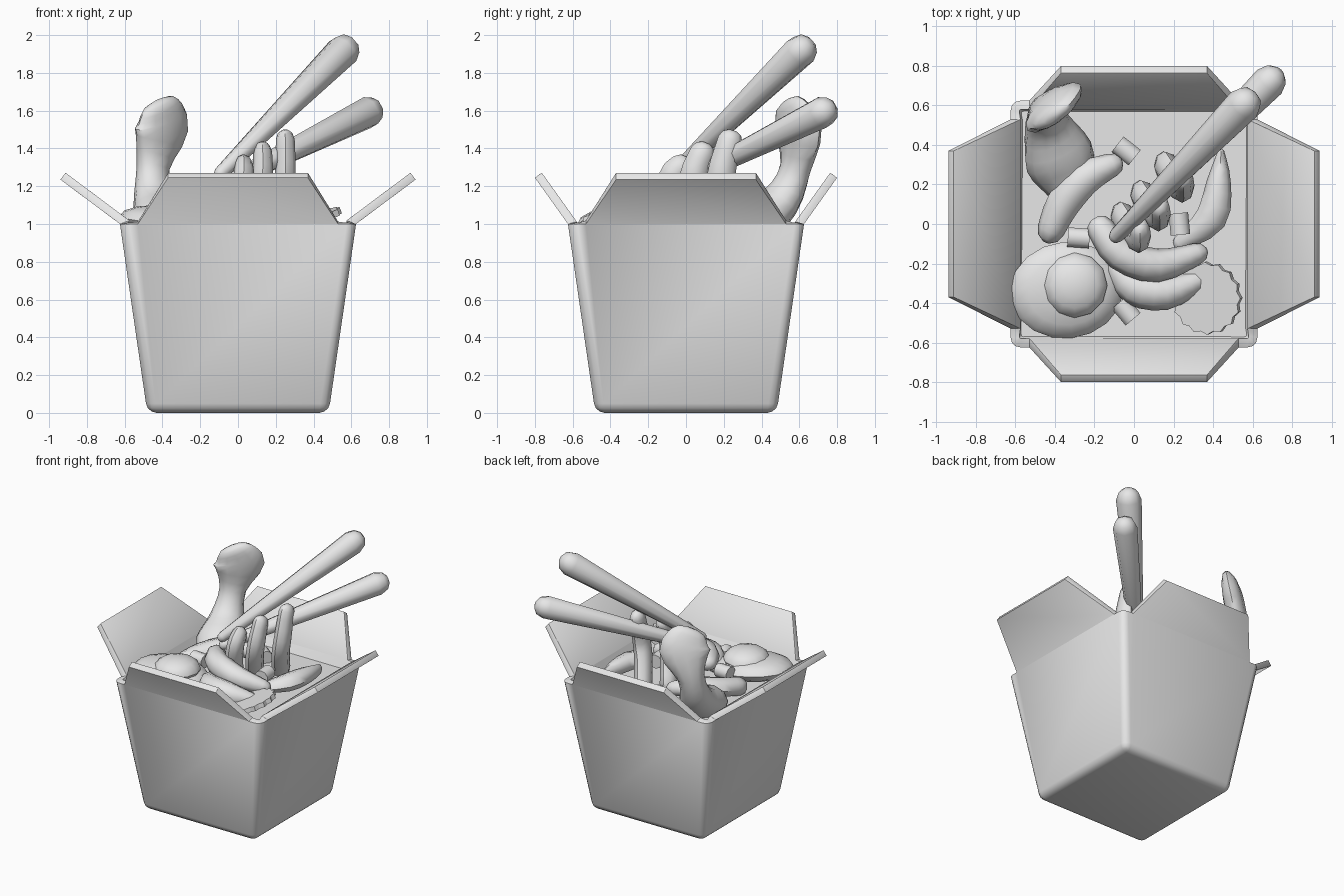
import bpy, bmesh
from math import sin, cos, pi, radians
from mathutils import Vector, Matrix, Euler

cube = bpy.data.objects.get("Cube")
if cube:
    bpy.data.objects.remove(cube, do_unlink=True)

grey = bpy.data.materials.new("light_grey")
grey.use_nodes = True
COLOUR = (0.8, 0.8, 0.8, 1)
grey.diffuse_color = COLOUR
for node in grey.node_tree.nodes:
    if node.type == 'BSDF_PRINCIPLED':
        node.inputs["Base Color"].default_value = COLOUR


def finish(name, bm, angle=40, closed=True):
    if closed:
        bmesh.ops.recalc_face_normals(bm, faces=bm.faces)
    mesh = bpy.data.meshes.new(name)
    bm.to_mesh(mesh)
    bm.free()
    mesh.materials.append(grey)
    ob = bpy.data.objects.new(name, mesh)
    bpy.context.collection.objects.link(ob)
    bpy.ops.object.select_all(action='DESELECT')
    ob.select_set(True)
    bpy.context.view_layer.objects.active = ob
    bpy.ops.object.shade_smooth_by_angle(angle=radians(angle))
    return ob


def spline(points, steps):
    """Smooth path through tuples of x, y, z, half width, half depth."""
    p = [points[0]] + list(points) + [points[-1]]
    out = []
    for i in range(1, len(p) - 2):
        for s in range(steps):
            t = s / steps
            out.append([0.5 * (2 * b + (c - a) * t + (2 * a - 5 * b + 4 * c - d) * t ** 2
                               + (3 * b - a - 3 * c + d) * t ** 3)
                        for a, b, c, d in zip(*p[i - 1:i + 3])])
    return out + [list(points[-1])]


def loft(name, points, side=(0, 0, 1), sides=8, steps=3, angle=50):
    """Round-ended tube; side is the direction of the half width."""
    path = spline(points, steps)
    centres = [Vector(q[:3]) for q in path]
    rings = []
    for i, (c, q) in enumerate(zip(centres, path)):
        t = (centres[min(i + 1, len(path) - 1)] - centres[max(i - 1, 0)]).normalized()
        u = Vector(side)
        u = (u - t * u.dot(t)).normalized()
        rings.append((c, t, u, t.cross(u), q[3], q[4]))

    def dome(ring, sign):
        c, t, u, v, a, b = ring
        r = min(a, b)
        return [(c + t * sign * r * sin(k), t, u, v, a * cos(k), b * cos(k))
                for k in (radians(40), radians(72))]
    rings = dome(rings[0], -1)[::-1] + rings + dome(rings[-1], 1)

    bm = bmesh.new()
    loops = [[bm.verts.new(c + u * a * cos(2 * pi * k / sides) + v * b * sin(2 * pi * k / sides))
              for k in range(sides)] for c, t, u, v, a, b in rings]
    for lo, hi in zip(loops, loops[1:]):
        for k in range(sides):
            n = (k + 1) % sides
            bm.faces.new((lo[k], lo[n], hi[n], hi[k]))
    bm.faces.new(loops[0])
    bm.faces.new(loops[-1])
    return finish(name, bm, angle)


# Folded carton: tapered tub, rounded edges, four flared flaps
BOTTOM, TOP, RIM, FLAP = 0.48, 0.625, 1.0, 0.53
bm = bmesh.new()
bmesh.ops.create_cube(bm, size=2)
for v in bm.verts:
    half = TOP if v.co.z > 0 else BOTTOM
    v.co = (v.co.x * half, v.co.y * half, RIM if v.co.z > 0 else 0)
bm.normal_update()
bmesh.ops.delete(bm, geom=[f for f in bm.faces if f.normal.z > 0.9], context='FACES_ONLY')
round_edges = [e for e in bm.edges if min(v.co.z for v in e.verts) < 0.5]
bmesh.ops.bevel(bm, geom=round_edges, offset=0.05, segments=3, profile=0.5, affect='EDGES')
long_rim = [e for e in bm.edges if e.is_boundary and e.calc_length() > 0.5]
for e in long_rim:
    a, b = e.verts
    mid = (a.co + b.co) / 2
    half = e.calc_length() / 2
    on_x = abs(mid.x) > abs(mid.y)
    out = Vector((mid.x, mid.y, 0)).normalized()
    reach, height = (0.94, 1.235) if on_x else (0.80, 1.245)
    along = Vector((0, 1, 0)) if on_x else Vector((1, 0, 0))
    start = bmesh.utils.edge_split(e, a, (half - FLAP) / (2 * half))[1]
    rest = bm.edges.get((start, b))
    end = bmesh.utils.edge_split(rest, b, (half - FLAP) / (half + FLAP))[1]
    tips = [bm.verts.new(out * reach + along * (0.37 if v.co.dot(along) > 0 else -0.37)
                         + Vector((0, 0, height))) for v in (start, end)]
    flap = bm.faces.new((start, end, tips[1], tips[0]))
    flap.normal_update()
    if flap.normal.z > 0:
        flap.normal_flip()
carton = finish("carton", bm, 35, closed=False)
solid = carton.modifiers.new("card_thickness", 'SOLIDIFY')
solid.thickness = 0.045
solid.offset = -1
solid.use_even_offset = True
soft = carton.modifiers.new("soft_edges", 'BEVEL')
soft.width = 0.01
soft.segments = 2
soft.limit_method = 'ANGLE'
soft.angle_limit = radians(50)

# Flat filling inside the carton
bm = bmesh.new()
bmesh.ops.create_cube(bm, size=1, matrix=Matrix.Translation((0, 0, 0.915))
                      @ Matrix.Diagonal((1.15, 1.15, 0.05, 1)))
finish("filling", bm)

# Pair of tapered sticks
loft("upper_stick", [(-0.09, -0.06, 1.27, 0.038, 0.038), (0.555, 0.605, 1.915, 0.09, 0.09)], steps=1)
loft("lower_stick", [(-0.08, -0.05, 1.21, 0.04, 0.04), (0.685, 0.72, 1.59, 0.086, 0.086)], steps=1)

# Drumstick: meat lying in the filling, knuckle standing up
loft("drumstick", [(-0.32, 0.20, 0.96, 0.13, 0.09), (-0.38, 0.34, 1.00, 0.18, 0.13),
                   (-0.44, 0.50, 1.12, 0.12, 0.10), (-0.45, 0.58, 1.30, 0.095, 0.075),
                   (-0.405, 0.59, 1.50, 0.18, 0.07), (-0.415, 0.55, 1.61, 0.13, 0.05)],
     side=(0.76, 0.65, 0), sides=12)

# Egg: flattened white with a domed yolk
bm = bmesh.new()
bmesh.ops.create_uvsphere(bm, u_segments=18, v_segments=8, radius=1)
for v in bm.verts:
    x, y, z = v.co
    v.co = (x * 0.29, y * 0.245, z * 0.085)
bm.transform(Matrix.Translation((-0.34, -0.335, 1.01)) @ Euler((0.08, 0.1, 0.1)).to_matrix().to_4x4())
finish("egg_white", bm)
bm = bmesh.new()
bmesh.ops.create_uvsphere(bm, u_segments=12, v_segments=8, radius=1,
                          matrix=Matrix.Translation((-0.30, -0.31, 1.07))
                          @ Matrix.Diagonal((0.165, 0.165, 0.085, 1)))
finish("egg_yolk", bm)

# Curved slices around the middle
loft("back_slice", [(-0.42, -0.03, 0.99, 0.07, 0.07), (-0.36, 0.10, 1.02, 0.07, 0.085),
                    (-0.25, 0.23, 1.04, 0.07, 0.085), (-0.11, 0.30, 1.02, 0.055, 0.06)])
loft("upper_crescent", [(-0.17, -0.02, 1.11, 0.06, 0.07), (-0.07, -0.15, 1.11, 0.085, 0.085),
                        (0.12, -0.21, 1.08, 0.085, 0.085), (0.32, -0.15, 1.03, 0.055, 0.055)])
loft("lower_crescent", [(-0.09, -0.22, 1.00, 0.06, 0.06), (0.0, -0.32, 1.01, 0.085, 0.09),
                        (0.16, -0.35, 1.01, 0.085, 0.085), (0.32, -0.29, 0.98, 0.055, 0.055)])
loft("side_leaf", [(0.44, 0.36, 1.00, 0.04, 0.02), (0.43, 0.22, 1.01, 0.06, 0.06),
                   (0.39, 0.03, 1.01, 0.06, 0.08), (0.23, -0.10, 0.97, 0.03, 0.04)])

# Three upright fingers, bowed and rising to the back
for i, (x, y, top) in enumerate([(0.03, -0.02, 1.31), (0.13, 0.09, 1.385), (0.25, 0.235, 1.45)]):
    loft(f"upright_finger_{i + 1}",
         [(x - 0.09, y + 0.06, 0.95, 0.06, 0.08), (x - 0.03, y - 0.03, 1.12, 0.058, 0.08),
          (x, y - 0.05, 1.25, 0.055, 0.075), (x, y, top, 0.05, 0.065)], side=(1, 0, 0))

# Small diced pieces
for i, (x, y, z, turn) in enumerate([(-0.04, 0.37, 0.98, 0.9), (0.23, 0.0, 1.04, 0.1),
                                     (-0.28, -0.07, 1.05, 1.5), (-0.04, -0.44, 0.98, 0.7)]):
    bm = bmesh.new()
    bmesh.ops.create_cone(bm, cap_ends=True, segments=10, radius1=0.052, radius2=0.052, depth=0.11,
                          matrix=Matrix.Translation((x, y, z)) @ Euler((pi / 2, 0, turn)).to_matrix().to_4x4())
    finish(f"diced_piece_{i + 1}", bm)

# Crinkle-edged slice
bm = bmesh.new()
bmesh.ops.create_cone(bm, cap_ends=True, segments=32, radius1=0.185, radius2=0.185, depth=0.035)
for i, v in enumerate(bm.verts):
    if (i // 2) % 2:
        v.co.xy *= 0.92
bm.transform(Matrix.Translation((0.37, -0.375, 1.01)) @ Euler((0.1, -0.35, 0)).to_matrix().to_4x4())
finish("crinkle_slice", bm, 30)
